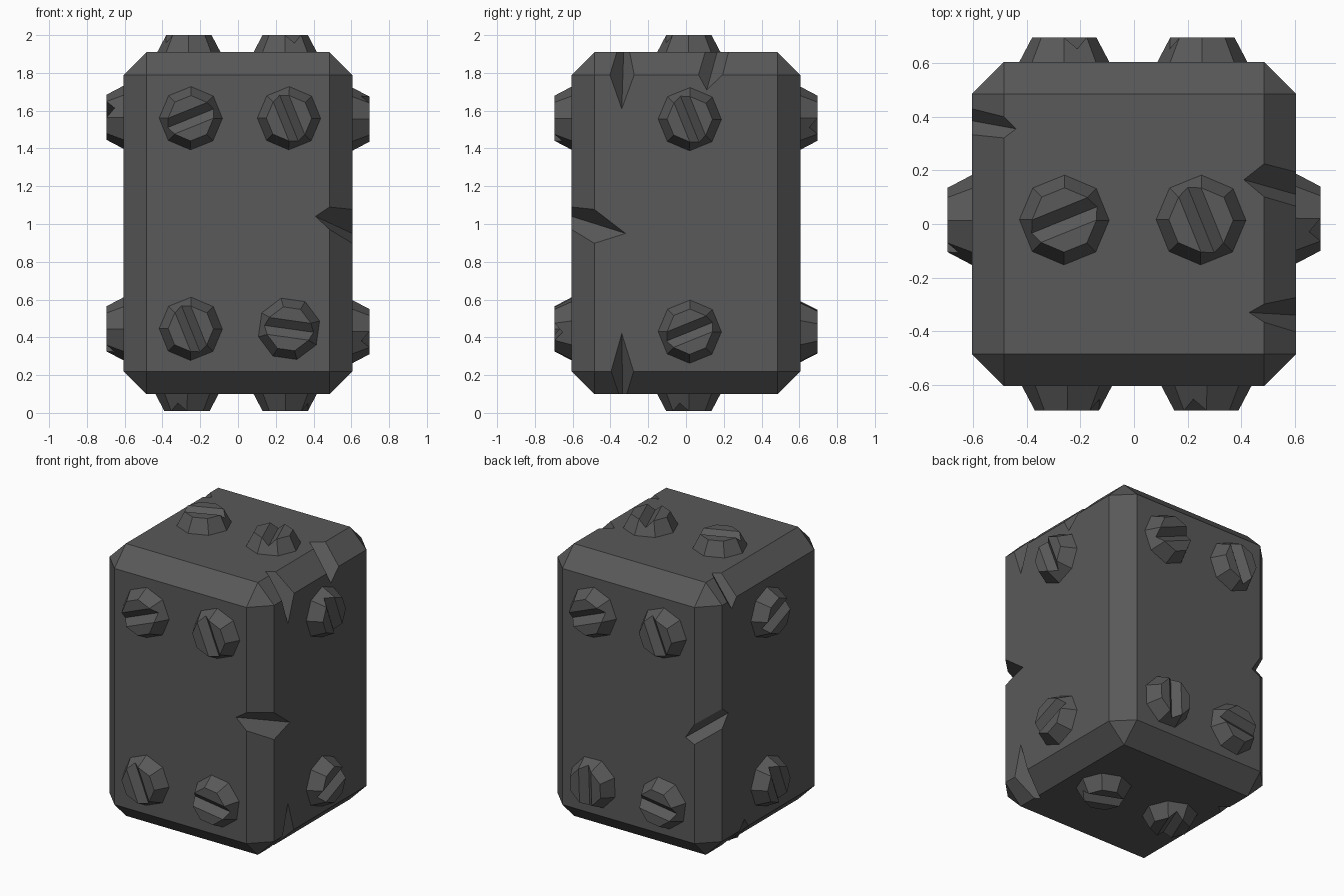
import bpy, bmesh, math
from mathutils import Matrix, Vector

if "Cube" in bpy.data.objects:
    bpy.data.objects.remove(bpy.data.objects["Cube"])

H, Z0, Z1 = 0.605, 0.10, 1.91      # half width, bottom and top of the block

iron = bpy.data.materials.new("dark grey iron")
iron.diffuse_color = (0.10, 0.10, 0.10, 1)
iron.use_nodes = True
iron.node_tree.nodes["Principled BSDF"].inputs["Base Color"].default_value = iron.diffuse_color


def make(name, bm):
    me = bpy.data.meshes.new(name)
    bmesh.ops.recalc_face_normals(bm, faces=bm.faces)
    bm.to_mesh(me)
    bm.free()
    me.materials.append(iron)
    ob = bpy.data.objects.new(name, me)
    bpy.context.collection.objects.link(ob)
    return ob


def carve(ob, cutter):
    mod = ob.modifiers.new("cut", 'BOOLEAN')
    mod.operation, mod.solver, mod.object = 'DIFFERENCE', 'EXACT', cutter
    bpy.context.view_layer.objects.active = ob
    bpy.ops.object.modifier_apply(modifier=mod.name)
    bpy.data.objects.remove(cutter)


# chamfered block
bm = bmesh.new()
bmesh.ops.create_cube(bm, size=1, matrix=Matrix.Translation((0, 0, (Z0 + Z1) / 2))
                      @ Matrix.Diagonal((2 * H, 2 * H, Z1 - Z0, 1)))
bmesh.ops.bevel(bm, geom=bm.edges[:], offset=0.12, segments=1, profile=0.5, affect='EDGES')
block = make("block", bm)

# chips in the edges: valley ends a and b on two faces, u and l on the sharp corner
chips = [
    ((0.41, -H, 1.04), (H, -0.32, 0.95), (H, -H, 1.17), (H, -H, 0.86)),
    ((0.43, -0.33, Z1), (H, -0.34, 1.61), (H, -0.23, Z1), (H, -0.445, Z1)),
    ((0.41, 0.165, Z1), (H, 0.11, 1.71), (H, 0.32, Z1), (H, 0.0, Z1)),
    ((-0.44, 0.355, Z1), (-H, 0.385, 1.73), (-H, 0.52, Z1), (-H, 0.23, Z1)),
    ((0.45, -0.335, Z0), (H, -0.34, 0.42), (H, -0.24, Z0), (H, -0.43, Z0)),
    ((-0.43, 0.28, Z0), (-H, 0.25, 0.28), (-H, 0.40, Z0), (-H, 0.13, Z0)),
    ((-0.42, H, 0.91), (-H, 0.42, 1.05), (-H, H, 1.20), (-H, H, 0.82)),
]
bm = bmesh.new()
for chip in chips:
    a, b, u, l = map(Vector, chip)
    m = (a + b) / 2
    va, vb, vu, vl = (bm.verts.new(p) for p in (a, b, m + (u - m) * 2, m + (l - m) * 2))
    for f in ((va, vb, vu), (vb, va, vl), (va, vu, vl), (vb, vl, vu)):
        bm.faces.new(f)
carve(block, make("chip_cutter", bm))

# one slotted eight-sided bolt, slot along local x
SINK, TALL = 0.005, 0.09
bm = bmesh.new()
bmesh.ops.create_cone(bm, cap_ends=True, segments=8, radius1=0.17, radius2=0.12, depth=TALL + SINK,
                      matrix=Matrix.Translation((0, 0, (TALL - SINK) / 2))
                      @ Matrix.Rotation(math.pi / 8, 4, 'Z'))
bolt = make("bolt", bm)
bm = bmesh.new()
ends = [[bm.verts.new((x, y, z)) for y, z in ((0, TALL - 0.042), (0.09, TALL + 0.042), (-0.09, TALL + 0.042))]
        for x in (-0.3, 0.3)]
for i in range(3):
    j = (i + 1) % 3
    bm.faces.new((ends[0][i], ends[0][j], ends[1][j], ends[1][i]))
bm.faces.new(ends[0])
bm.faces.new(ends[1])
carve(bolt, make("slot_cutter", bm))

# bolts on each side: right axis, up axis, face centre, then (right, up, slot angle)
X, Y, Z = Vector((1, 0, 0)), Vector((0, 1, 0)), Vector((0, 0, 1))
sides = {
    "front": (X, Z, -Y * H, [(-0.25, 1.56, 22), (0.27, 1.56, 112), (-0.25, 0.445, 112), (0.27, 0.445, -8)]),
    "back": (-X, Z, Y * H, [(-0.255, 1.56, 22), (0.26, 1.56, 112), (-0.255, 0.43, 92), (0.26, 0.43, -8)]),
    "right": (Y, Z, X * H, [(0.02, 1.555, 112), (0.02, 0.43, 22)]),
    "left": (-Y, Z, -X * H, [(-0.015, 1.565, 22), (-0.015, 0.445, 112)]),
    "top": (X, Y, Z * Z1, [(-0.26, 0.015, 22), (0.25, 0.015, 112)]),
    "bottom": (-X, Y, Z * Z0, [(-0.25, 0.015, 22), (0.27, 0.015, 112)]),
}
for side, (u, v, c, spots) in sides.items():
    frame = Matrix((u, v, u.cross(v))).transposed().to_4x4()
    for i, (a, b, angle) in enumerate(spots):
        ob = bpy.data.objects.new(f"{side}_bolt_{i + 1}", bolt.data)
        ob.matrix_world = (Matrix.Translation(c + u * a + v * b) @ frame
                           @ Matrix.Rotation(math.radians(angle), 4, 'Z'))
        bpy.context.collection.objects.link(ob)
bpy.data.objects.remove(bolt)
